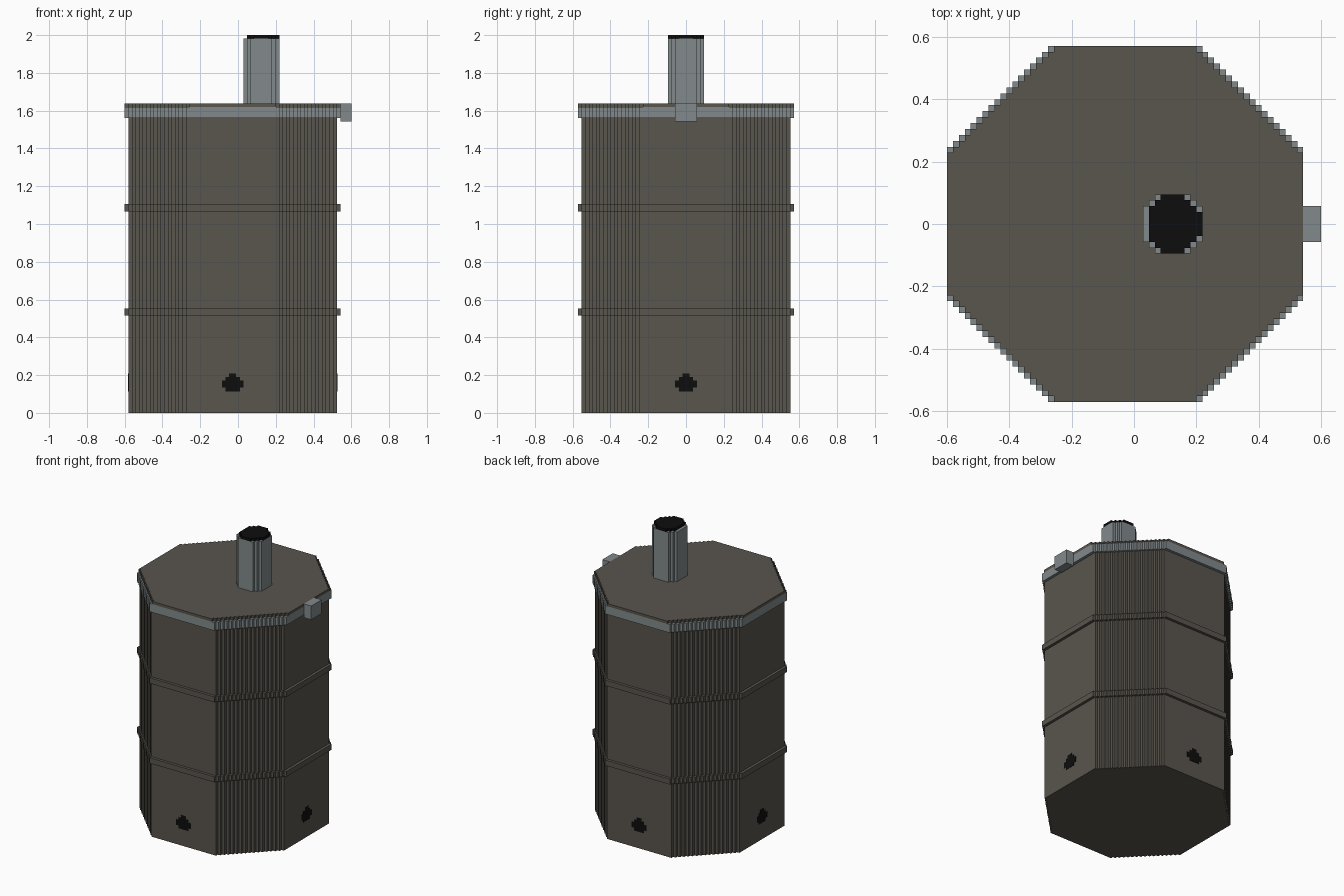
import bpy
import bmesh
from math import pi
from mathutils import Matrix

if "Cube" in bpy.data.objects:
    bpy.data.objects.remove(bpy.data.objects["Cube"], do_unlink=True)

V = 2 / 105            # block size
AXIS = -1.5 * V        # drum axis along x


def material(name, color):
    m = bpy.data.materials.new(name)
    m.use_nodes = True
    m.diffuse_color = (*color, 1)
    m.node_tree.nodes["Principled BSDF"].inputs["Base Color"].default_value = (*color, 1)
    return m


BROWN = material("dull brown", (0.100, 0.091, 0.076))
GREY = material("steel grey", (0.223, 0.254, 0.262))
BLACK = material("soot black", (0.004, 0.004, 0.004))


def stepped_octagon(radius, flat, cx=0):
    """Octagon outline in block units whose diagonals are one-block steps."""
    quarter = []
    for k in range(radius - flat):
        quarter += [(radius - k, flat + k), (radius - k - 1, flat + k)]
    quarter.append((flat, radius))
    outline = []
    for _ in range(4):
        outline += quarter
        quarter = [(-y, x) for x, y in quarter]
    return [(x + cx, y) for x, y in outline]


def prism(name, outline, low, high, mat, matrix=None):
    """Extrude an outline (block units) from low to high."""
    bm = bmesh.new()
    base = bm.faces.new([bm.verts.new((x * V, y * V, low * V)) for x, y in outline])
    top = bmesh.ops.extrude_face_region(bm, geom=[base], use_keep_orig=True)
    moved = [g for g in top["geom"] if isinstance(g, bmesh.types.BMVert)]
    bmesh.ops.translate(bm, verts=moved, vec=(0, 0, (high - low) * V))
    bmesh.ops.recalc_face_normals(bm, faces=bm.faces)
    if matrix:
        bm.transform(matrix)
    mesh = bpy.data.meshes.new(name)
    bm.to_mesh(mesh)
    bm.free()
    mesh.materials.append(mat)
    obj = bpy.data.objects.new(name, mesh)
    obj.location.x = AXIS
    bpy.context.collection.objects.link(obj)
    return obj


# Drum wall and its two raised hoops
prism("drum_body", stepped_octagon(29, 13), 0, 82, BROWN)
for name, z in (("lower_hoop", 27), ("upper_hoop", 56)):
    prism(name, stepped_octagon(30, 13), z, z + 2, BROWN)

# Lid band, lid top and the clasp on the left side
prism("lid_band", stepped_octagon(30, 13), 82, 85, GREY)
prism("lid_top", stepped_octagon(30, 12), 85, 86, BROWN)
prism("clasp", [(30, -3), (33, -3), (33, 3), (30, 3)], 81, 86, GREY)

# Chimney pipe with a sooty mouth that stops one block short on one side
prism("chimney", stepped_octagon(5, 3, 8), 86, 104, GREY)
mouth = [(max(x, 4), y) for x, y in stepped_octagon(5, 2, 8)]
mouth = [p for i, p in enumerate(mouth) if p != mouth[i - 1]]
prism("chimney_mouth", mouth, 104, 105, BLACK)

# Air holes: thin stepped plates on the four wide walls
half_widths = [2, 3, 3, 2, 1]
right_edge = []
for row, w in enumerate(half_widths):
    right_edge += [(w, 6 + row), (w, 7 + row)]
right_edge = [p for i, p in enumerate(right_edge) if i == 0 or p != right_edge[i - 1]]
hole = right_edge + [(-x, y) for x, y in reversed(right_edge)]
stand_up = Matrix.Rotation(pi / 2, 4, "X")
for i, side in enumerate(("front", "left", "back", "right")):
    turn = Matrix.Rotation(i * pi / 2, 4, "Z")
    prism(side + "_air_hole", hole, 28.9, 29.1, BLACK, turn @ stand_up)
